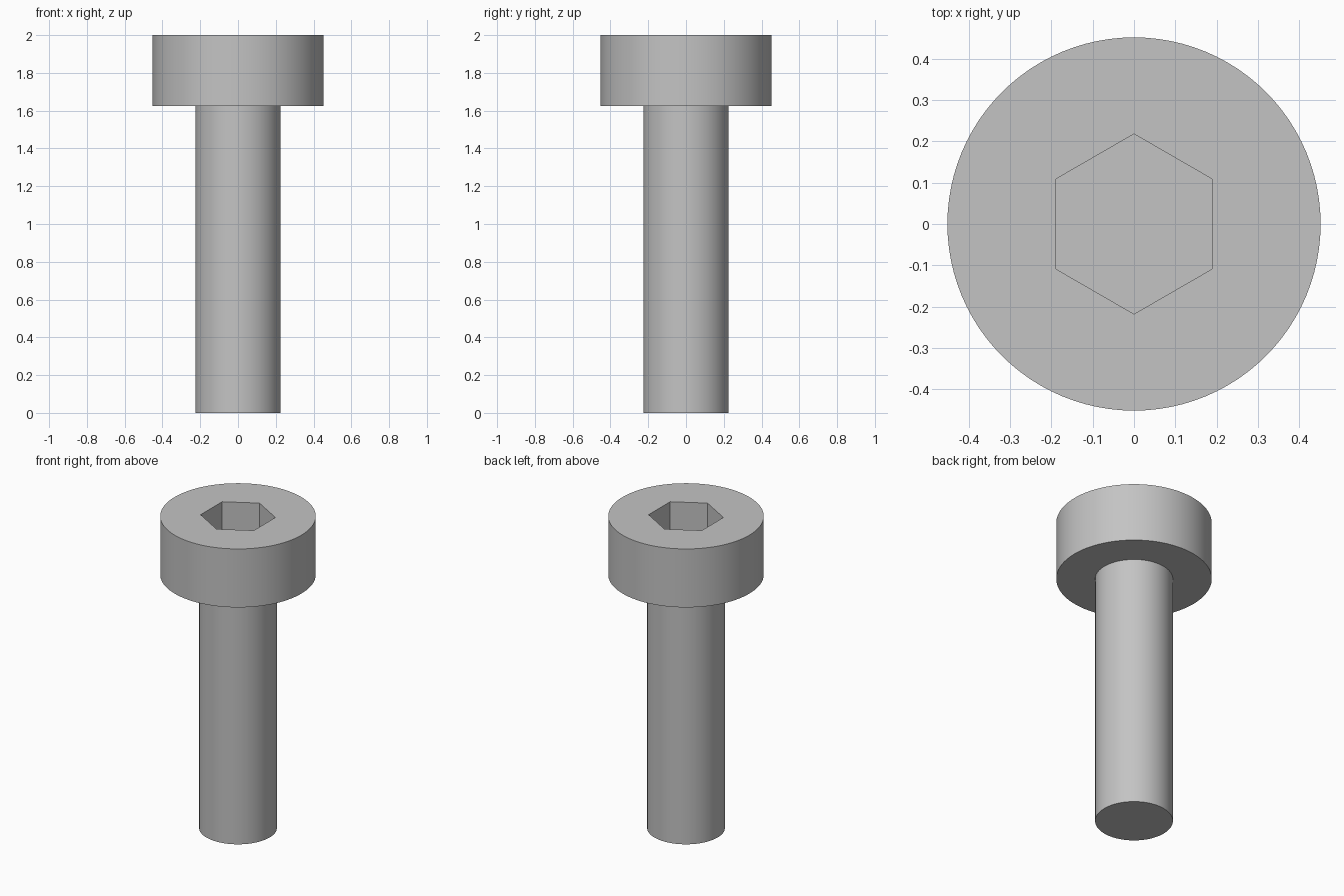
import bpy
import bmesh
import math

cube = bpy.data.objects.get("Cube")
if cube:
    bpy.data.objects.remove(cube, do_unlink=True)

HEAD_RADIUS, SHANK_RADIUS, SOCKET_RADIUS = 0.452, 0.226, 0.218
TOP, SHOULDER, SOCKET_DEPTH = 2.0, 1.625, 0.23
SEGMENTS = 96

steel = bpy.data.materials.new("grey steel")
steel.use_nodes = True
GREY = (0.55, 0.55, 0.55, 1)
steel.diffuse_color = GREY
steel.node_tree.nodes["Principled BSDF"].inputs["Base Color"].default_value = GREY


def ring(bm, radius, z, sides, start=0.0):
    """Closed loop of vertices around the z axis."""
    angles = [start + 2 * math.pi * i / sides for i in range(sides)]
    return [bm.verts.new((radius * math.cos(a), radius * math.sin(a), z)) for a in angles]


def bridge(bm, lower, upper):
    """Quads between two loops of equal length."""
    n = len(lower)
    for i in range(n):
        j = (i + 1) % n
        bm.faces.new((lower[i], lower[j], upper[j], upper[i]))


def edges_of(bm, loop):
    n = len(loop)
    return [bm.edges.get((loop[i], loop[(i + 1) % n]))
            or bm.edges.new((loop[i], loop[(i + 1) % n])) for i in range(n)]


bm = bmesh.new()

# Shank, shoulder and head wall
outline = [(SHANK_RADIUS, 0), (SHANK_RADIUS, SHOULDER),
           (HEAD_RADIUS, SHOULDER), (HEAD_RADIUS, TOP)]
loops = [ring(bm, r, z, SEGMENTS) for r, z in outline]
for lower, upper in zip(loops, loops[1:]):
    bridge(bm, lower, upper)
bm.faces.new(loops[0][::-1])

# Hexagonal socket, with corners on the y axis
rim = ring(bm, SOCKET_RADIUS, TOP, 6, math.pi / 6)
floor = ring(bm, SOCKET_RADIUS, TOP - SOCKET_DEPTH, 6, math.pi / 6)
bridge(bm, rim, floor)
bm.faces.new(floor)

# Flat top of the head: six sectors between the socket rim and the outer edge
outer = loops[-1]
step = SEGMENTS // 6
for i in range(6):
    first = step // 2 + i * step
    arc = [outer[(first + k) % SEGMENTS] for k in range(step + 1)]
    bm.faces.new([rim[i]] + arc + [rim[(i + 1) % 6]])

bmesh.ops.recalc_face_normals(bm, faces=bm.faces)
mesh = bpy.data.meshes.new("socket_head_bolt")
bm.to_mesh(mesh)
bm.free()
mesh.materials.append(steel)

bolt = bpy.data.objects.new("socket_head_bolt", mesh)
bpy.context.collection.objects.link(bolt)
bpy.ops.object.select_all(action="DESELECT")
bolt.select_set(True)
bpy.context.view_layer.objects.active = bolt
bpy.ops.object.shade_smooth_by_angle(angle=math.radians(30))
